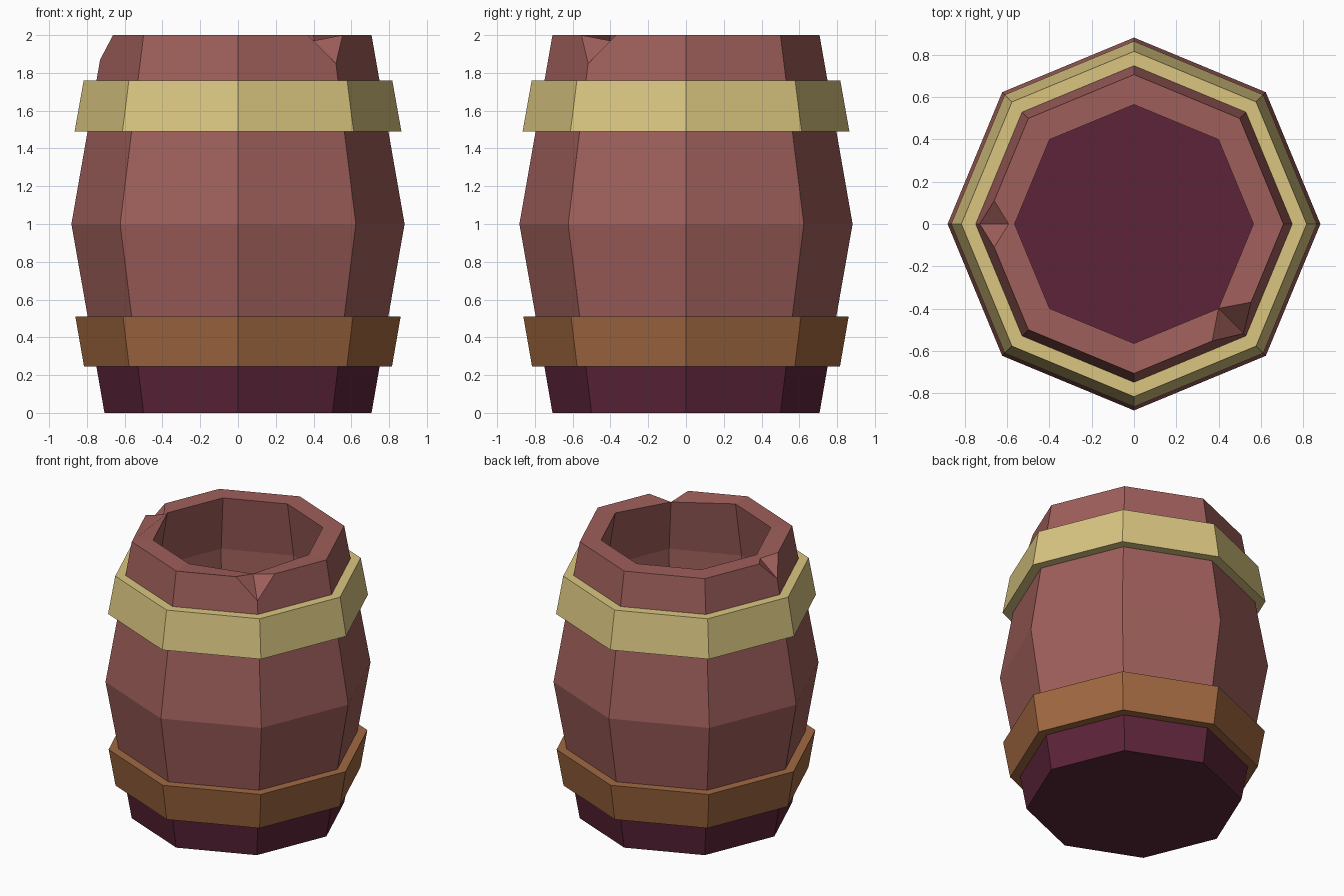
import bpy, bmesh, math
from mathutils import Vector

if "Cube" in bpy.data.objects:
    bpy.data.objects.remove(bpy.data.objects["Cube"])

SIDES = 8


def material(name, hex_colour):
    rgb = [int(hex_colour[i:i + 2], 16) / 255 for i in (0, 2, 4)]
    lin = [c / 12.92 if c <= 0.04045 else ((c + 0.055) / 1.055) ** 2.4 for c in rgb]
    m = bpy.data.materials.new(name)
    m.diffuse_color = (*lin, 1)
    m.use_nodes = True
    m.node_tree.nodes["Principled BSDF"].inputs["Base Color"].default_value = m.diffuse_color
    return m


def lathe(bm, profile, closed):
    """Spin (radius, z) points into eight flat sides; returns the vertex rings."""
    rings = [[bm.verts.new((r * math.cos(math.tau * i / SIDES),
                            r * math.sin(math.tau * i / SIDES), z))
              for i in range(SIDES)] for r, z in profile]
    pairs = list(zip(rings, rings[1:]))
    if closed:
        pairs.append((rings[-1], rings[0]))
    for a, b in pairs:
        for i in range(SIDES):
            j = (i + 1) % SIDES
            bm.faces.new((a[i], a[j], b[j], b[i]))
    return rings


def finish(bm, name, mats):
    bmesh.ops.recalc_face_normals(bm, faces=bm.faces[:])
    me = bpy.data.meshes.new(name)
    bm.to_mesh(me)
    bm.free()
    for m in mats:
        me.materials.append(m)
    ob = bpy.data.objects.new(name, me)
    bpy.context.collection.objects.link(ob)
    return ob


def edge_between(bm, a, b):
    return bm.edges.get((a, b))


def chip(bm, outer, inner, k, spread, low, depth_r, depth_z):
    """Break the rim at corner k: notch between two points on the outer edge."""
    c, p = outer[k], inner[k]
    if depth_r:  # notch ends part way across the rim
        t = (c.co.xy.length - depth_r) / (c.co.xy.length - p.co.xy.length)
        p = bmesh.utils.edge_split(edge_between(bm, c, p), c, t)[1]
    for n in (outer[k - 1], outer[(k + 1) % SIDES]):
        a = bmesh.utils.edge_split(edge_between(bm, c, n), c, spread)[1]
        face = next(f for f in a.link_faces if p in f.verts)
        bmesh.utils.face_split(face, a, p)
    p.co.z = depth_z
    r, z = low
    c.co = Vector((c.co.x, c.co.y, 0)).normalized() * r + Vector((0, 0, z))


wood = material("reddish wood", "9f5f5b")
purple = material("dark purple", "5c2439")
gold = material("pale gold", "dac681")
bronze = material("bronze brown", "a16841")

# Hollow barrel body: outside going up, rim, inside going down
bm = bmesh.new()
rings = lathe(bm, [(0.707, 0), (0.773, 0.38), (0.882, 1), (0.707, 2),
                   (0.565, 2), (0.635, 1.6), (0.60, 0.25)], False)
bm.faces.new(rings[0])
bm.faces.new(rings[-1])
# Chips in the rim at the front right and left corners
chip(bm, rings[3], rings[4], 7, 0.26, (0.733, 1.85), None, 1.97)
chip(bm, rings[3], rings[4], 4, 0.22, (0.730, 1.87), 0.593, 1.98)
# Base and inner floor are purple
for f in bm.faces:
    f.material_index = 1 if f.calc_center_median().z < 0.3 else 0
finish(bm, "barrel_body", [wood, purple])

# Hoops: sloped rings following the body
for name, mat, z0, r0, z1, r1 in (("upper_hoop", gold, 1.49, 0.865, 1.76, 0.817),
                                  ("lower_hoop", bronze, 0.245, 0.815, 0.51, 0.861)):
    bm = bmesh.new()
    lathe(bm, [(r0, z0), (r1, z1), (r1 - 0.085, z1), (r0 - 0.085, z0)], True)
    finish(bm, name, [mat])
